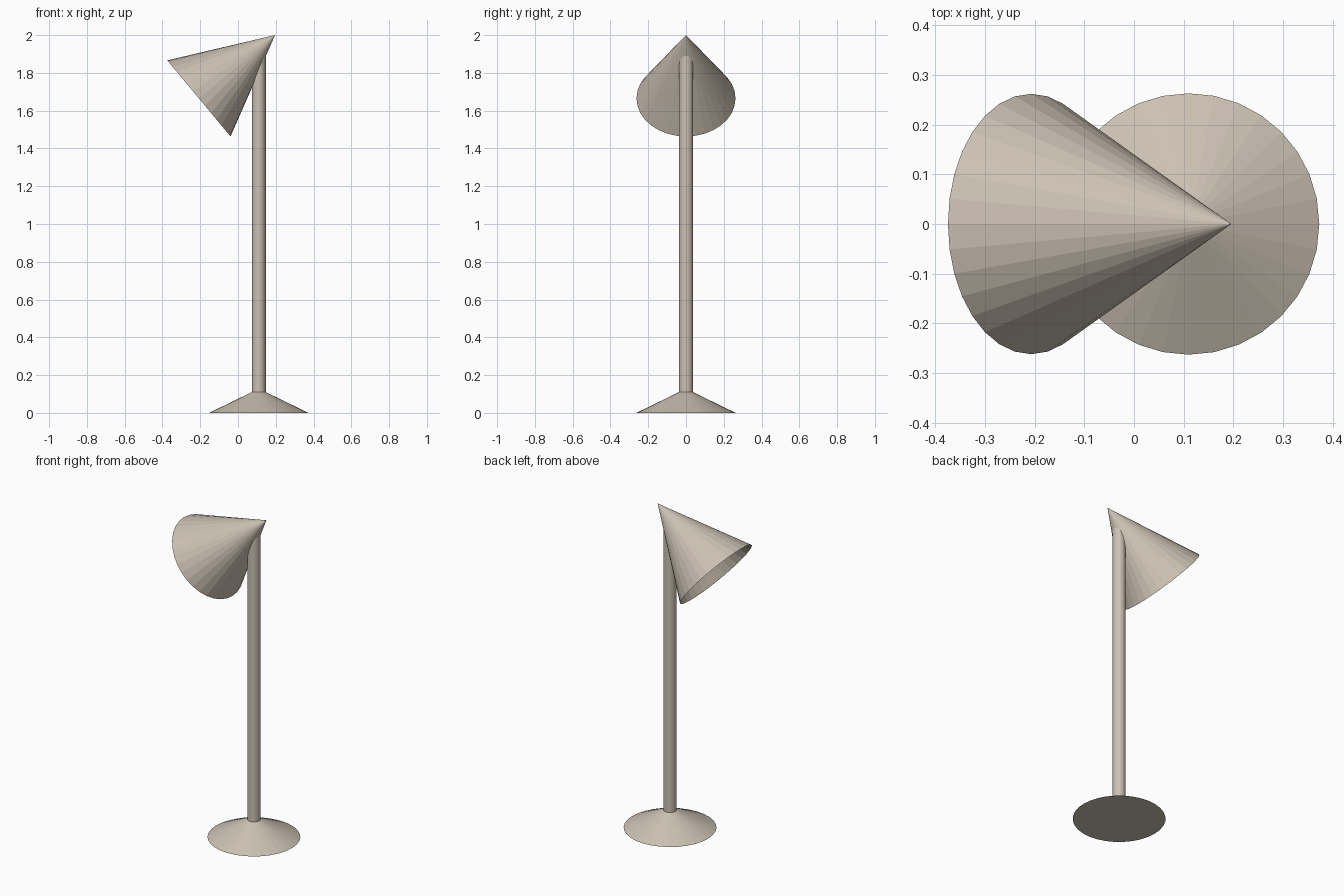
import bpy, bmesh, math
from mathutils import Matrix, Vector

if "Cube" in bpy.data.objects:
    bpy.data.objects.remove(bpy.data.objects["Cube"])

SIDES = 32
POLE_X = 0.11

beige = bpy.data.materials.new("warm beige")
beige.diffuse_color = (0.60, 0.53, 0.45, 1.0)
beige.use_nodes = True
beige.node_tree.nodes["Principled BSDF"].inputs["Base Color"].default_value = beige.diffuse_color


def cone_part(name, r_bottom, r_top, start, end, caps=True):
    """Flat-faced cone, frustum or cylinder running from start to end."""
    start, end = Vector(start), Vector(end)
    axis = end - start
    tilt = math.atan2(axis.x, axis.z)  # every part leans only in the xz plane
    place = Matrix.Translation((start + end) / 2) @ Matrix.Rotation(tilt, 4, 'Y')
    bm = bmesh.new()
    bmesh.ops.create_cone(bm, cap_ends=caps, cap_tris=False, segments=SIDES,
                          radius1=r_bottom, radius2=r_top,
                          depth=axis.length, matrix=place)
    bmesh.ops.remove_doubles(bm, verts=bm.verts, dist=1e-5)
    mesh = bpy.data.meshes.new(name)
    bm.to_mesh(mesh)
    bm.free()
    mesh.materials.append(beige)
    obj = bpy.data.objects.new(name, mesh)
    bpy.context.collection.objects.link(obj)
    return obj


# Low conical foot
cone_part("base", 0.263, 0.037, (POLE_X, 0, 0), (POLE_X, 0, 0.11))

# Upright pole, ending inside the shade
cone_part("pole", 0.037, 0.037, (POLE_X, 0, 0.10), (POLE_X, 0, 1.89))

# Tilted open shade, from rim centre to tip
cone_part("lamp_shade", 0.262, 0.0, (-0.207, 0, 1.665), (0.196, 0, 2.0), caps=False)
